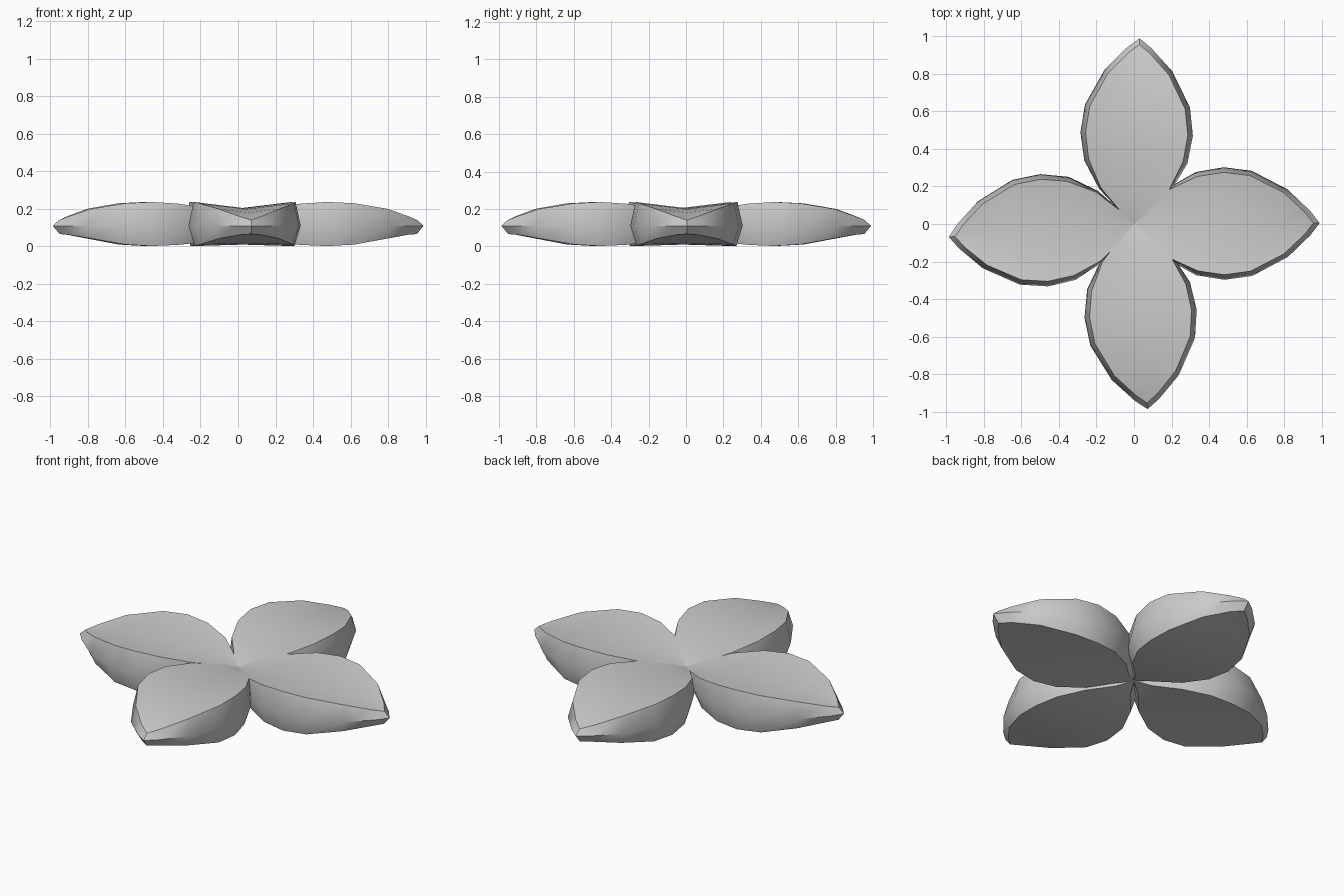
import bpy, bmesh, math

cube = bpy.data.objects.get("Cube")
if cube:
    bpy.data.objects.remove(cube, do_unlink=True)

# One plain grey for the whole flower
grey = bpy.data.materials.new("soft grey")
grey.use_nodes = True
GREY = (0.6, 0.6, 0.6, 1.0)
grey.diffuse_color = GREY
grey.node_tree.nodes["Principled BSDF"].inputs["Base Color"].default_value = GREY

# Petal stations from base to tip: distance, half width, top rim z, bottom rim z
STATIONS = [
    (-0.04, 0.00, 0.140, 0.065),
    (0.05, 0.06, 0.170, 0.045),
    (0.18, 0.19, 0.205, 0.022),
    (0.33, 0.275, 0.228, 0.008),
    (0.48, 0.30, 0.237, 0.002),
    (0.63, 0.28, 0.230, 0.010),
    (0.82, 0.18, 0.200, 0.042),
    (0.94, 0.065, 0.160, 0.062),
    (0.99, 0.00, 0.140, 0.066),
]
MID = 0.48


def section(u, w, top, bottom):
    """Closed cross-section: creased top, bulging sides, flat bottom."""
    blend = min(1.0, max(0.0, (u - 0.05) / 0.3))
    tu = MID + (u - MID) * (1 - 0.065 * blend)
    tw = w * (1 - 0.09 * blend)
    bu, bw = MID + (u - MID) * 0.93, w * 0.89
    half = [(tu, tw, top), (u, w, 0.11), (bu, bw, bottom)]
    crease = [(tu, 0, top - 0.033 * w / 0.3)]
    keel = [(bu, 0, bottom + 0.008 * w / 0.3)]
    return crease + half + keel + [(a, -b, c) for a, b, c in reversed(half)]


def make_petal(name, angle):
    bm = bmesh.new()
    rings = [[bm.verts.new(p) for p in section(*s)] for s in STATIONS]
    for r0, r1 in zip(rings, rings[1:]):
        for i in range(8):
            j = (i + 1) % 8
            bm.faces.new((r0[i], r0[j], r1[j], r1[i]))
    # Collapse the zero-width ends into sharp base and tip edges
    bmesh.ops.remove_doubles(bm, verts=bm.verts, dist=0.0005)
    bmesh.ops.recalc_face_normals(bm, faces=bm.faces)
    mesh = bpy.data.meshes.new(name)
    bm.to_mesh(mesh)
    bm.free()
    mesh.materials.append(grey)
    obj = bpy.data.objects.new(name, mesh)
    obj.rotation_euler.z = math.radians(angle)
    bpy.context.collection.objects.link(obj)
    return obj


# Four petals, each turned slightly off the axes
petals = [make_petal(n, a) for n, a in (
    ("left_petal", 0.3), ("back_petal", 88.3),
    ("right_petal", 184.0), ("front_petal", 274.2))]

bpy.ops.object.select_all(action='DESELECT')
for p in petals:
    p.select_set(True)
bpy.context.view_layer.objects.active = petals[0]
bpy.ops.object.shade_smooth_by_angle(angle=math.radians(40))
